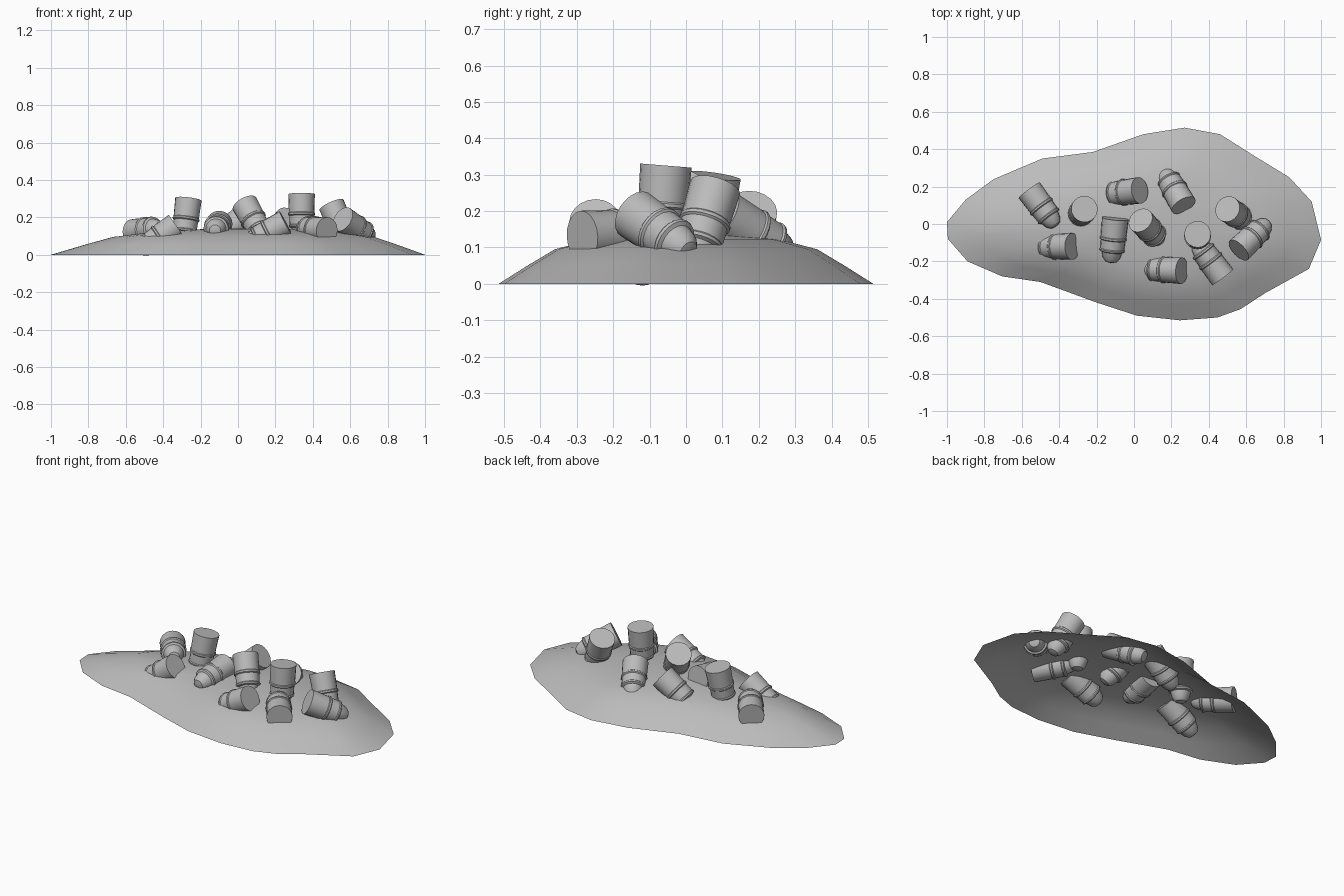
import bpy, bmesh, math
from mathutils import Vector

cube = bpy.data.objects.get("Cube")
if cube:
    bpy.data.objects.remove(cube)

grey = bpy.data.materials.new("plain_grey")
grey.use_nodes = True
grey.diffuse_color = (0.5, 0.5, 0.5, 1)
grey.node_tree.nodes["Principled BSDF"].inputs["Base Color"].default_value = (0.5, 0.5, 0.5, 1)


def finish(name, bm, angle):
    mesh = bpy.data.meshes.new(name)
    bm.to_mesh(mesh)
    bm.free()
    mesh.materials.append(grey)
    obj = bpy.data.objects.new(name, mesh)
    bpy.context.collection.objects.link(obj)
    bpy.ops.object.select_all(action='DESELECT')
    obj.select_set(True)
    bpy.context.view_layer.objects.active = obj
    bpy.ops.object.shade_smooth_by_angle(angle=math.radians(angle))
    return obj


def bridge(bm, a, b):
    n = len(a)
    for i in range(n):
        j = (i + 1) % n
        bm.faces.new((a[i], a[j], b[j], b[i]))


# Mound: an open shell, its outline shrunk inward and raised ring by ring
outline = [(1, -.085), (.95, .12), (.83, .25), (.65, .36), (.46, .48), (.27, .515),
           (.05, .48), (-.22, .385), (-.49, .35), (-.75, .24), (-.9, .13), (-1, .01),
           (-.995, -.08), (-.89, -.2), (-.705, -.28), (-.5, -.31), (-.2, -.42),
           (.015, -.49), (.245, -.515), (.445, -.5), (.57, -.455), (.7, -.37), (.935, -.24)]
levels = [(1, 0), (.84, .052), (.7, .095), (.5, .122), (.25, .138)]
centre = Vector((.1, 0))
bm = bmesh.new()
rings = []
for scale, z in levels:
    flat = [centre + (Vector(p) - centre) * scale for p in outline]
    rings.append([bm.verts.new((p.x, p.y, z)) for p in flat])
for a, b in zip(rings, rings[1:]):
    bridge(bm, a, b)
peak = bm.verts.new((centre.x, centre.y, .142))
last = rings[-1]
for i, v in enumerate(last):
    bm.faces.new((v, last[(i + 1) % len(last)], peak))
finish("mound", bm, 60)

# Barrel profile: distance from the flat cap, radius
profile = [(0, .071), (.1, .068), (.104, .072), (.113, .072), (.118, .066), (.165, .064),
           (.17, .068), (.178, .066), (.183, .055), (.215, .046), (.235, .03), (.24, .012)]


def barrel(name, cap, axis, sides=20):
    """Turned barrel whose cap sits at the given point and whose nose follows the axis."""
    bm = bmesh.new()
    rings = []
    for d, r in profile:
        turns = [math.tau * i / sides for i in range(sides)]
        rings.append([bm.verts.new((r * math.cos(t), r * math.sin(t), d)) for t in turns])
    for a, b in zip(rings, rings[1:]):
        bridge(bm, a, b)
    bm.faces.new(rings[0][::-1])
    bm.faces.new(rings[-1])
    obj = finish(name, bm, 35)
    obj.location = cap
    obj.rotation_mode = 'QUATERNION'
    obj.rotation_quaternion = Vector(axis).to_track_quat('Z', 'Y')


# Cap centre and nose direction of each half-buried barrel
barrels = [
    ((-.56, .18, .12), (.6, -.8, .1)),
    ((-.33, -.12, .155), (-.8, 0, -.55)),
    ((-.265, .08, .297), (-.12, -.15, -1)),
    ((-.1, .03, .165), (-.1, -1, -.15)),
    ((.03, .18, .2), (-.75, -.1, -.6)),
    ((.035, .02, .272), (.42, -.45, -.75)),
    ((.265, .1, .19), (-.42, .72, -.45)),
    ((.34, -.055, .325), (0, -.08, -1)),
    ((.5, .08, .265), (.38, -.25, -.85)),
    ((.255, -.25, .17), (-.85, .05, -.45)),
    ((.475, -.285, .13), (-.6, .8, .05)),
    ((.56, -.14, .19), (.68, .65, -.45)),
]
for i, (cap, axis) in enumerate(barrels, 1):
    barrel(f"barrel_{i}", cap, axis)
